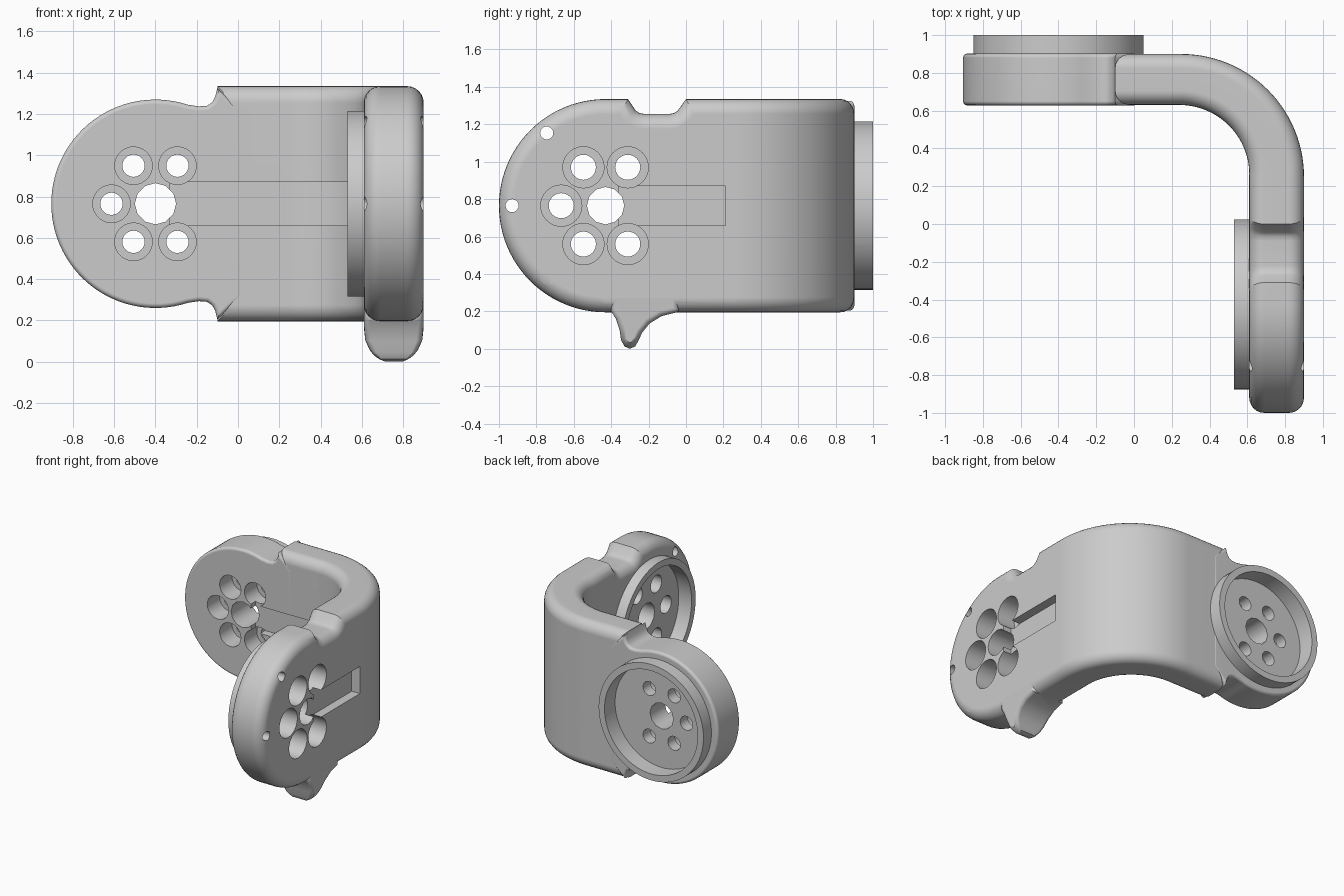
import bpy, bmesh
from math import sin, cos, pi, radians, sqrt
from mathutils import Vector, Matrix

if "Cube" in bpy.data.objects:
    bpy.data.objects.remove(bpy.data.objects["Cube"])

CZ = 0.765                      # height of both joint axes
AX, BY = -0.40, -0.43           # joint centres of the two arms
BEND = 0.65 * pi / 2            # outer arc length of the bend


def to_object(bm, name):
    bmesh.ops.recalc_face_normals(bm, faces=bm.faces)
    me = bpy.data.meshes.new(name)
    bm.to_mesh(me)
    bm.free()
    ob = bpy.data.objects.new(name, me)
    bpy.context.collection.objects.link(ob)
    return ob


def inset(pts, d):
    out = []
    for i, p in enumerate(pts):
        a = (p - pts[i - 1]).normalized()
        b = (pts[(i + 1) % len(pts)] - p).normalized()
        n1, n2 = Vector((-a.y, a.x)), Vector((-b.y, b.x))
        out.append(p + (n1 + n2) * d / (1 + n1.dot(n2)))
    return out


def plate(name, pts, thick, r, warp, cuts=(), steps=6):
    """Outline (u, z) given thickness with rounded rims, then warped into place."""
    pts = [Vector(p) for p in pts]
    prof = [(r * (1 - sin(k / steps * pi / 2)), r * (1 - cos(k / steps * pi / 2))) for k in range(steps + 1)]
    prof += [(d, thick - n) for d, n in reversed(prof)]
    bm = bmesh.new()
    rings = [[bm.verts.new((p.x, n, p.y)) for p in inset(pts, d)] for d, n in prof]
    m = len(pts)
    for a, b in zip(rings, rings[1:]):
        for i in range(m):
            j = (i + 1) % m
            bm.faces.new((a[i], a[j], b[j], b[i]))
    bm.faces.new(rings[0])
    bm.faces.new(rings[-1])
    for u in cuts:
        bmesh.ops.bisect_plane(bm, geom=bm.verts[:] + bm.edges[:] + bm.faces[:],
                               plane_co=(u, 0, 0), plane_no=(1, 0, 0))
    for v in bm.verts:
        v.co = warp(v.co.x, v.co.y, v.co.z)
    return to_object(bm, name)


def cylinder(axis, c, r, lo, hi, n=40):
    """Cylinder along axis from lo to hi; c holds the other two coordinates."""
    bm = bmesh.new()
    bmesh.ops.create_cone(bm, cap_ends=True, segments=n, radius1=r, radius2=r, depth=hi - lo)
    mid = (lo + hi) / 2
    if axis == 'x':
        mat = Matrix.Translation((mid, c[0], c[1])) @ Matrix.Rotation(pi / 2, 4, 'Y')
    elif axis == 'y':
        mat = Matrix.Translation((c[0], mid, c[1])) @ Matrix.Rotation(pi / 2, 4, 'X')
    else:
        mat = Matrix.Translation((c[0], c[1], mid))
    bm.transform(mat)
    return to_object(bm, 'cutter')


def box(lo, hi):
    bm = bmesh.new()
    bmesh.ops.create_cube(bm, size=1)
    for v in bm.verts:
        v.co = [l if c < 0 else h for c, l, h in zip(v.co, lo, hi)]
    return to_object(bm, 'cutter')


def combine(ob, other, op='DIFFERENCE'):
    mod = ob.modifiers.new('bool', 'BOOLEAN')
    mod.operation, mod.solver, mod.object = op, 'EXACT', other
    dg = bpy.context.evaluated_depsgraph_get()
    me = bpy.data.meshes.new_from_object(ob.evaluated_get(dg))
    ob.modifiers.clear()
    ob.data = me
    bpy.data.objects.remove(other)


def arc(cx, r, a0, a1, n):
    return [(cx + r * cos(radians(a0 + (a1 - a0) * i / n)),
             CZ + r * sin(radians(a0 + (a1 - a0) * i / n))) for i in range(n + 1)]


# bent bracket: side arm along y, bend, then back arm along x
def bend(u, n, z):
    if u <= 0.25:
        return (0.90 - n, u, z)
    t = min((u - 0.25) / BEND, 1)
    n *= 1 - 0.07 * t
    if t < 1:
        return (0.25 + (0.65 - n) * cos(t * pi / 2), 0.25 + (0.65 - n) * sin(t * pi / 2), z)
    return (0.25 - (u - 0.25 - BEND), 0.90 - n, z)


end = 0.25 + BEND + 0.35
outline = arc(BY, 0.57, 90, 270, 48) + [
    (end, 0.195), (end, 1.335), (0, 1.335), (-0.045, 1.272), (-0.065, 1.26), (-0.09, 1.255),
    (-0.22, 1.255), (-0.248, 1.26), (-0.27, 1.275), (-0.31, 1.335)]
body = plate('bent_bracket', outline, 0.29, 0.08, bend,
             [0.25 + BEND * i / 28 for i in range(29)])

# round end of the back arm with its neck
neck = [(0.21, 0.472), (0.25, 0.475), (0.275, 0.492), (0.29, 0.52), (0.30, 0.56), (0.42, 0.45)]
disc = arc(AX, 0.505, 72, 288, 56) + [(AX + x, CZ - z) for x, z in neck] \
    + [(AX + x, CZ + z) for x, z in reversed(neck)]
combine(body, plate('disc', disc, 0.274, 0.022, lambda u, n, z: (u, 0.902 - n, z), steps=4), 'UNION')


# small hook under the side arm
def hook_warp(u, n, z):
    w = sqrt(1 - (max(0.15 - z, 0) / 0.16) ** 2)
    return (0.755 + (0.144 - n) * w, u, z)


hook = [(-0.40, 0.30), (-0.40, 0.20), (-0.375, 0.16), (-0.355, 0.10), (-0.347, 0.045), (-0.328, 0.012),
        (-0.30, 0), (-0.272, 0.012), (-0.253, 0.045), (-0.235, 0.085), (-0.195, 0.135),
        (-0.13, 0.175), (-0.04, 0.197), (-0.04, 0.30)]
combine(body, plate('hook', hook, 0.288, 0.03, hook_warp, steps=4), 'UNION')

# cable channels: inside the bend and on the outer side face
combine(body, box((-0.33, 0.5, 0.66), (0.26, 0.688, 0.87)))
combine(body, cylinder('z', (0.25, 0.25), 0.44, 0.66, 0.87, 96))
combine(body, box((0.83, -0.36, 0.66), (1.0, 0.21, 0.87)))

# raised collars with round recesses
combine(body, cylinder('y', (AX, CZ), 0.45, 0.85, 1.0, 80), 'UNION')
combine(body, cylinder('y', (AX, CZ), 0.40, 0.87, 1.1, 80))
combine(body, cylinder('x', (-0.425, CZ), 0.45, 0.53, 0.67, 80), 'UNION')
combine(body, cylinder('x', (-0.425, CZ), 0.40, 0.4, 0.64, 80))

# centre holes and counterbored screw holes
combine(body, cylinder('y', (AX, CZ), 0.10, 0.5, 1.1, 12))
combine(body, cylinder('x', (BY, CZ), 0.10, 0.4, 1.0, 12))
for deg in (60, 120, 180, 240, 300):
    c, s = cos(radians(deg)), sin(radians(deg))
    a = (AX + 0.213 * c, CZ + 0.213 * s)
    b = (BY + 0.237 * c, CZ + 0.237 * s)
    combine(body, cylinder('y', a, 0.054, 0.5, 1.1, 24))
    combine(body, cylinder('y', a, 0.091, 0.5, 0.78))
    combine(body, cylinder('x', b, 0.067, 0.4, 1.0, 24))
    combine(body, cylinder('x', b, 0.110, 0.75, 1.0))

# small pin holes around the side arm
for deg in (25.5, 129, 180, 231, 334.5):
    p = (BY + 0.5 * cos(radians(deg)), CZ + 0.5 * sin(radians(deg)))
    combine(body, cylinder('x', p, 0.035, 0.4, 1.0, 20))

# smooth shading
bpy.context.view_layer.objects.active = body
body.select_set(True)
bpy.ops.object.shade_smooth_by_angle(angle=radians(32))
wn = body.modifiers.new('weighted_normals', 'WEIGHTED_NORMAL')
wn.keep_sharp = True
